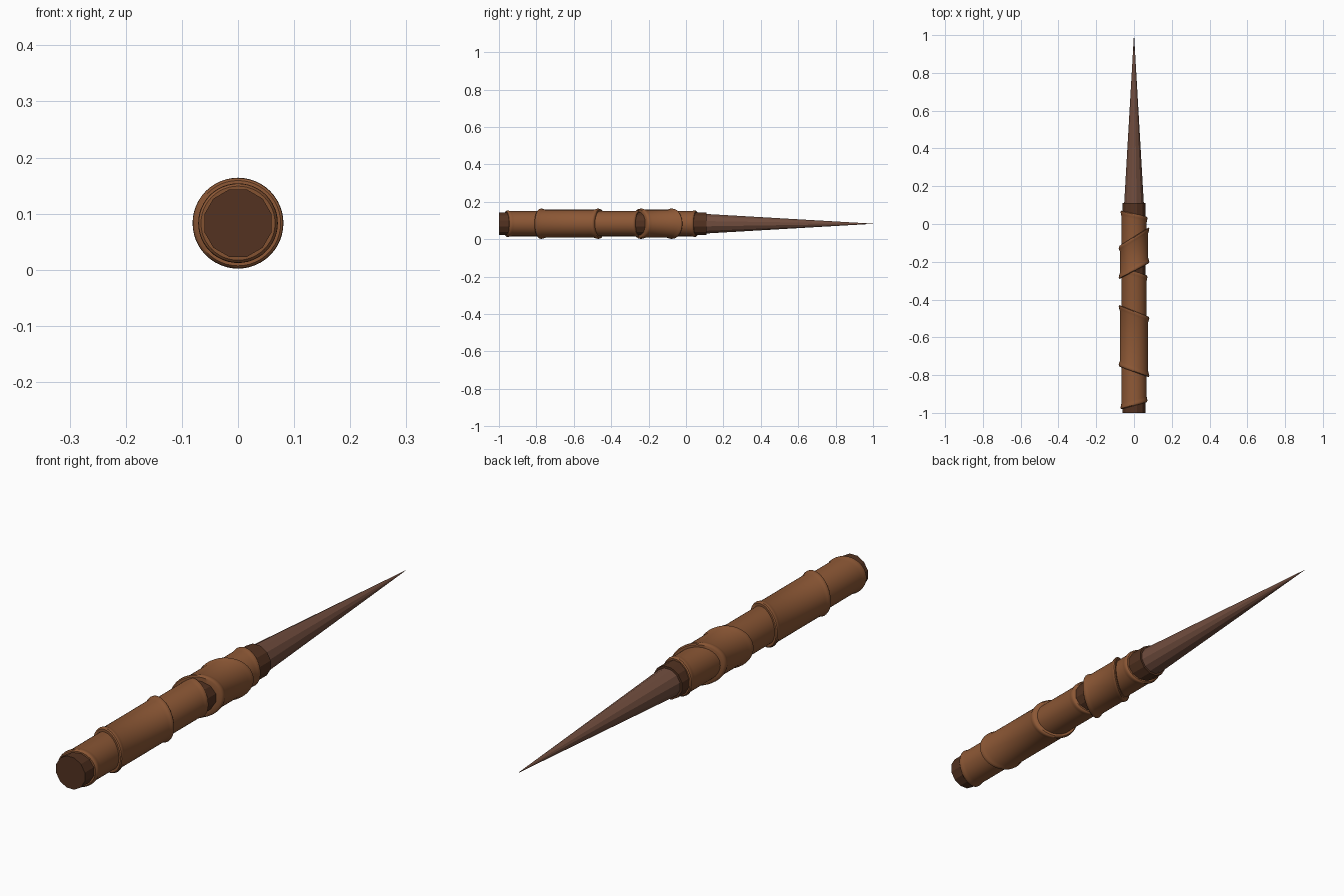
import bpy, bmesh
from math import pi, cos, sin
from mathutils import Matrix, Vector

AXIS_Z = 0.083
CORE_R = 0.061

if "Cube" in bpy.data.objects:
    bpy.data.objects.remove(bpy.data.objects["Cube"], do_unlink=True)


def material(name, srgb):
    col = [(c / 255) ** 2.2 for c in srgb] + [1.0]
    m = bpy.data.materials.new(name)
    m.use_nodes = True
    m.diffuse_color = col
    bsdf = m.node_tree.nodes["Principled BSDF"]
    bsdf.inputs["Base Color"].default_value = col
    bsdf.inputs["Roughness"].default_value = 0.8
    return m


dark_wood = material("dark wood", (84, 54, 38))
leather = material("leather", (139, 88, 56))
spike_brown = material("spike brown", (112, 78, 64))


def finish(bm, name, mat, smooth):
    bmesh.ops.recalc_face_normals(bm, faces=bm.faces)
    me = bpy.data.meshes.new(name)
    bm.to_mesh(me)
    bm.free()
    me.materials.append(mat)
    ob = bpy.data.objects.new(name, me)
    bpy.context.collection.objects.link(ob)
    if smooth:
        bpy.ops.object.select_all(action='DESELECT')
        ob.select_set(True)
        bpy.context.view_layer.objects.active = ob
        bpy.ops.object.shade_smooth_by_angle(angle=pi / 5)
    return ob


def rod(name, y0, y1, r0, r1, sides, mat):
    """Faceted rod or spike lying along y."""
    bm = bmesh.new()
    place = (Matrix.Translation((0, (y0 + y1) / 2, AXIS_Z))
             @ Matrix.Rotation(-pi / 2, 4, 'X') @ Matrix.Rotation(pi / sides, 4, 'Z'))
    bmesh.ops.create_cone(bm, cap_ends=True, segments=sides, radius1=r0,
                          radius2=r1, depth=y1 - y0, matrix=place)
    return finish(bm, name, mat, False)


def wrap(name, front, back, radius, lip, segs=48):
    """Leather tube; front and back are (middle y, slant towards +x)."""
    inner = CORE_R - 0.004
    end = [(0.0, inner), (0.0, lip - 0.005), (0.004, lip - 0.001),
           (0.010, lip), (0.018, lip - 0.002), (0.030, radius)]
    profile = [(front, d, r) for d, r in end]
    profile += [(back, -d, r) for d, r in reversed(end)]
    bm = bmesh.new()
    rings = []
    for (mid, slant), d, r in profile:
        ring = []
        for i in range(segs):
            a = 2 * pi * i / segs
            y = mid + d + slant * cos(a) * r / radius
            ring.append(bm.verts.new(Vector((r * cos(a), y, AXIS_Z + r * sin(a)))))
        rings.append(ring)
    for a, b in zip(rings, rings[1:] + rings[:1]):
        for i in range(segs):
            j = (i + 1) % segs
            bm.faces.new((a[i], a[j], b[j], b[i]))
    return finish(bm, name, leather, True)


# Wooden core and spike
rod("handle_core", -1.0, 0.11, CORE_R + 0.001, CORE_R + 0.001, 12, dark_wood)
rod("spike", 0.09, 1.0, 0.055, 0.0005, 12, spike_brown)

# Thin leather sleeves on the core
wrap("front_sleeve", (-0.962, 0.018), (-0.25, -0.022), 0.067, 0.071)
wrap("rear_sleeve", (-0.19, 0.04), (0.055, -0.016), 0.067, 0.071)

# Thicker slanted bands over the sleeves
wrap("front_band", (-0.783, -0.027), (-0.46, -0.03), 0.075, 0.081)
wrap("rear_band", (-0.25, 0.04), (-0.067, 0.047), 0.075, 0.081)
